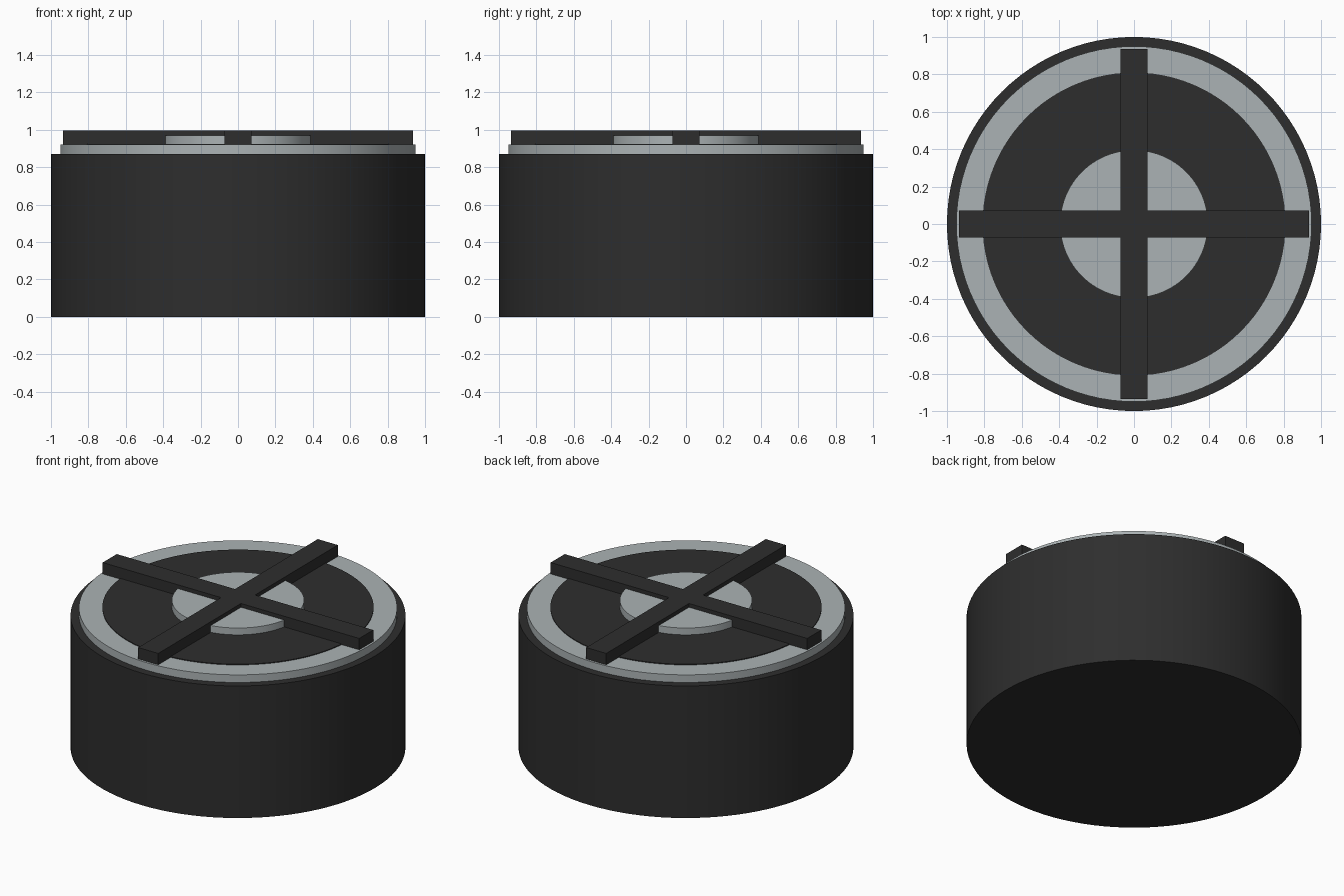
import bpy, bmesh
from math import radians

cube = bpy.data.objects.get("Cube")
if cube:
    bpy.data.objects.remove(cube, do_unlink=True)


def make_material(name, color):
    mat = bpy.data.materials.new(name)
    mat.use_nodes = True
    mat.diffuse_color = color
    mat.node_tree.nodes["Principled BSDF"].inputs["Base Color"].default_value = color
    return mat


black = make_material("matte black", (0.027, 0.027, 0.027, 1))
silver = make_material("silver grey", (0.41, 0.45, 0.46, 1))


def disc(name, radius, bottom, top, mat):
    bpy.ops.mesh.primitive_cylinder_add(
        vertices=96, radius=radius, depth=top - bottom,
        location=(0, 0, (bottom + top) / 2))
    ob = bpy.context.object
    ob.name = name
    ob.data.materials.append(mat)
    bpy.ops.object.shade_smooth_by_angle(angle=radians(30))
    return ob


# Stacked round parts
disc("body", 1.0, 0.0, 0.87, black)
disc("rim_ring", 0.95, 0.87, 0.92, silver)
disc("cone_plate", 0.81, 0.90, 0.925, black)
disc("centre_cap", 0.395, 0.92, 0.97, silver)

# Crossed guard bars, one plus-shaped outline extruded upward
half, reach, low, high = 0.073, 0.935, 0.92, 0.995
outline = []
x, y = (reach, -half), (reach, half)
corner = (half, half)
for turn in range(4):
    for px, py in (x, y, corner):
        for _ in range(turn):
            px, py = -py, px
        outline.append((px, py, low))

bm = bmesh.new()
face = bm.faces.new([bm.verts.new(p) for p in outline])
grown = bmesh.ops.extrude_face_region(bm, geom=[face])
verts = [g for g in grown["geom"] if isinstance(g, bmesh.types.BMVert)]
bmesh.ops.translate(bm, verts=verts, vec=(0, 0, high - low))
bmesh.ops.recalc_face_normals(bm, faces=bm.faces)
mesh = bpy.data.meshes.new("guard_cross")
bm.to_mesh(mesh)
bm.free()
mesh.materials.append(black)
bpy.context.collection.objects.link(bpy.data.objects.new("guard_cross", mesh))
